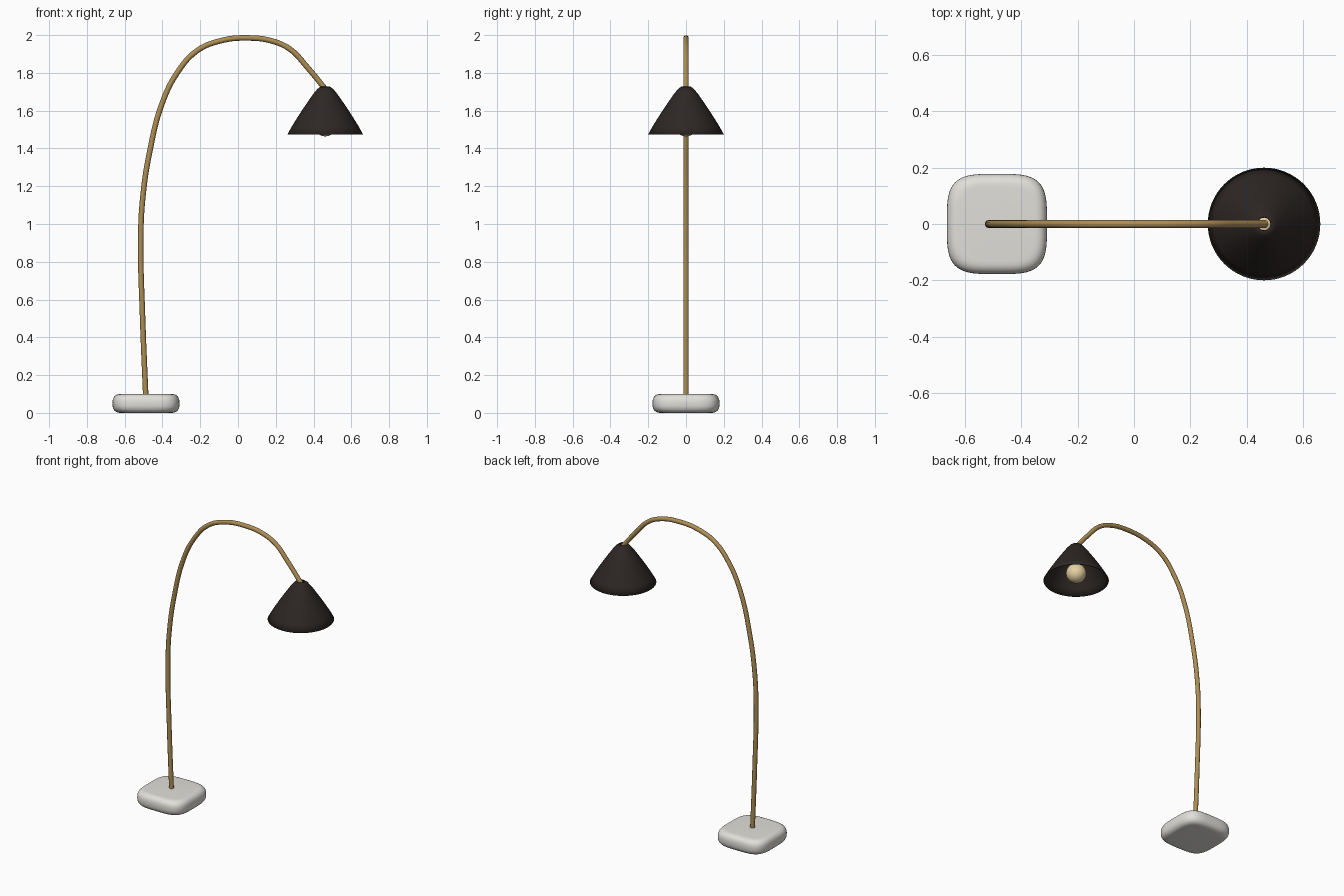
import bpy, bmesh
from math import sin, cos, pi, copysign

if "Cube" in bpy.data.objects:
    bpy.data.objects.remove(bpy.data.objects["Cube"])


def material(name, rgb):
    m = bpy.data.materials.new(name)
    m.diffuse_color = (*rgb, 1)
    m.use_nodes = True
    m.node_tree.nodes["Principled BSDF"].inputs["Base Color"].default_value = m.diffuse_color
    return m


brass = material("brass", (0.42, 0.27, 0.09))
dark = material("dark_metal", (0.026, 0.020, 0.018))
glass = material("warm_glass", (0.78, 0.64, 0.36))
stone = material("pale_stone", (0.75, 0.74, 0.70))


def power(v, n):
    return copysign(abs(v) ** (2 / n), v)


def loft(name, rings, mat, caps=True):
    """Skin a stack of equal-length closed rings."""
    bm = bmesh.new()
    loops = [[bm.verts.new(p) for p in ring] for ring in rings]
    count = len(loops[0])
    for a, b in zip(loops, loops[1:]):
        for i in range(count):
            j = (i + 1) % count
            bm.faces.new((a[i], a[j], b[j], b[i]))
    if caps:
        bm.faces.new(loops[0][::-1])
        bm.faces.new(loops[-1])
    me = bpy.data.meshes.new(name)
    bm.to_mesh(me)
    bm.free()
    me.materials.append(mat)
    ob = bpy.data.objects.new(name, me)
    bpy.context.collection.objects.link(ob)
    me.shade_smooth()
    return ob


def ring(x, z, r, n=2.0, count=64):
    angles = [2 * pi * i / count for i in range(count)]
    return [(x + r * power(cos(a), n), r * power(sin(a), n), z) for a in angles]


# Base: soft cushion-shaped slab
steps = 16
base_rings = []
for i in range(steps + 1):
    t = -pi / 2 + pi * i / steps
    c = max(cos(t), 0.0)
    inset = 0.26 * (1 - power(c, 2.5))
    base_rings.append(ring(-0.487, 0.05 + 0.05 * power(sin(t), 2.5), 0.178 * (1 - inset), 3.8))
loft("base", base_rings, stone)

# Stem: one bent tube arching from the base to the shade
path = [(-0.488, 0.08), (-0.505, 0.50), (-0.515, 0.92), (-0.505, 1.13),
        (-0.468, 1.38), (-0.40, 1.643), (-0.322, 1.80), (-0.22, 1.915),
        (-0.10, 1.968), (0.05, 1.985), (0.19, 1.966), (0.28, 1.922),
        (0.365, 1.832), (0.466, 1.71)]
curve = bpy.data.curves.new("stem", 'CURVE')
curve.dimensions = '3D'
curve.bevel_depth = 0.0145
curve.bevel_resolution = 4
curve.resolution_u = 8
curve.use_fill_caps = True
spline = curve.splines.new('BEZIER')
spline.bezier_points.add(len(path) - 1)
for p, (x, z) in zip(spline.bezier_points, path):
    p.co = (x, 0, z)
    p.handle_left_type = p.handle_right_type = 'AUTO'
curve.materials.append(brass)
stem = bpy.data.objects.new("stem", curve)
bpy.context.collection.objects.link(stem)
bpy.context.view_layer.objects.active = stem
stem.select_set(True)
bpy.ops.object.convert(target='MESH')

# Shade: thin flared cone, open at both ends
SX = 0.462
profile = [(0.20, 1.475), (0.176, 1.518), (0.15, 1.56), (0.123, 1.602),
           (0.094, 1.645), (0.065, 1.687), (0.042, 1.715), (0.024, 1.728)]
shade = loft("shade", [ring(SX, z, r) for r, z in profile], dark, caps=False)
wall = shade.modifiers.new("wall", 'SOLIDIFY')
wall.thickness = 0.003
wall.offset = -1

# Bulb and the thin rod that holds it inside the shade
bpy.ops.mesh.primitive_uv_sphere_add(segments=40, ring_count=20, radius=0.062,
                                     location=(SX, 0, 1.526))
bulb = bpy.context.object
bulb.name = "bulb"
bulb.data.materials.append(glass)
bulb.data.shade_smooth()
rod = loft("bulb_holder", [ring(SX, z, 0.011, count=24) for z in (1.575, 1.71)], brass)
bpy.ops.object.select_all(action='DESELECT')
rod.select_set(True)
bpy.context.view_layer.objects.active = rod
bpy.ops.object.shade_smooth_by_angle()
